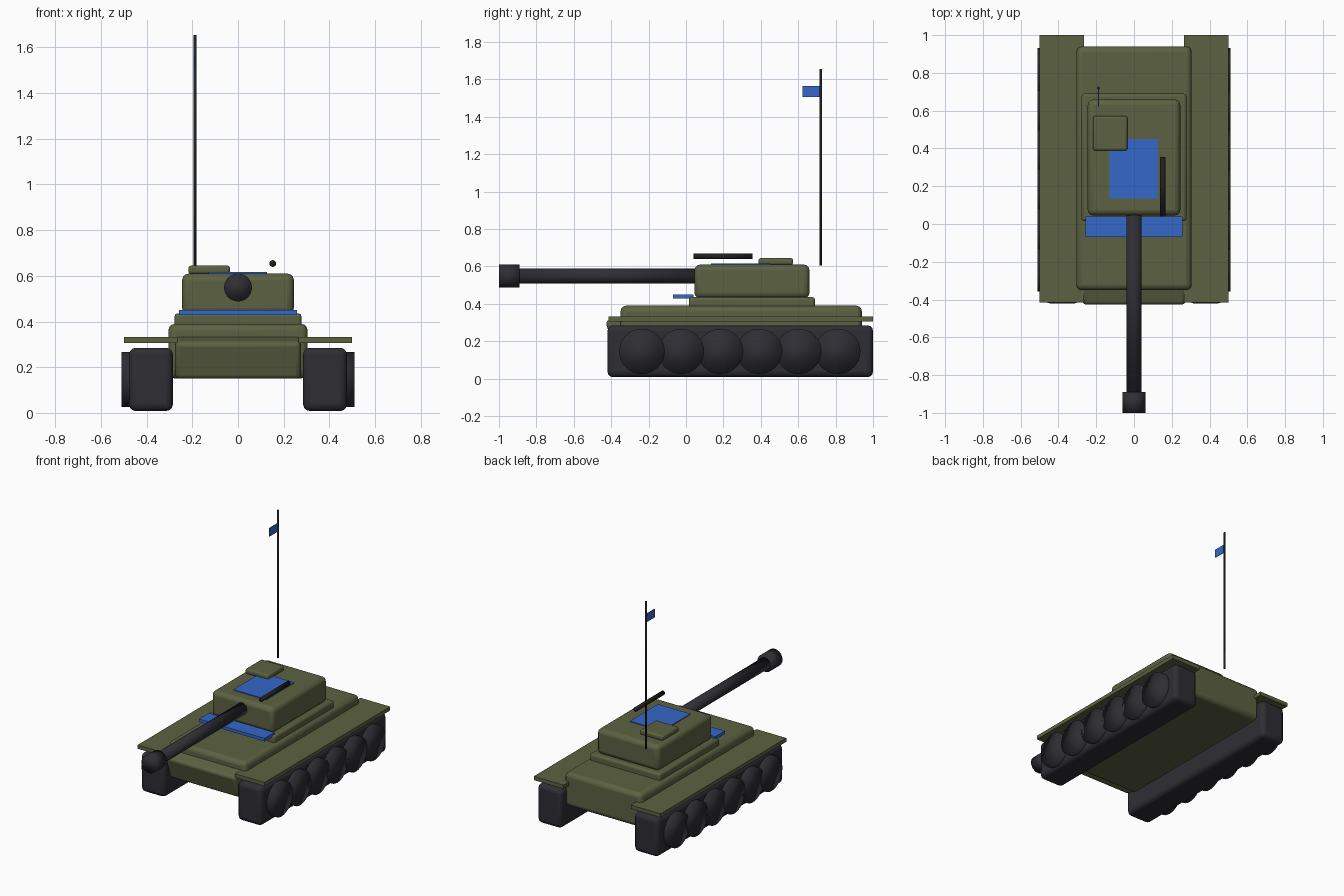
import bpy, math

if "Cube" in bpy.data.objects:
    bpy.data.objects.remove(bpy.data.objects["Cube"])


def material(name, rgb):
    m = bpy.data.materials.new(name)
    m.diffuse_color = (*rgb, 1.0)
    m.use_nodes = True
    m.node_tree.nodes["Principled BSDF"].inputs["Base Color"].default_value = m.diffuse_color
    return m


OLIVE = material("olive_green", (0.108, 0.120, 0.054))
DARK = material("dark_grey", (0.027, 0.027, 0.034))
BLACK = material("near_black", (0.014, 0.015, 0.013))
BLUE = material("marker_blue", (0.035, 0.140, 0.580))


def box(name, x, y, z, mat, bevel=0.0, tilt=0.0):
    """Box from (min, max) ranges, with an optional rounded edge and pitch."""
    ranges = (x, y, z)
    bpy.ops.mesh.primitive_cube_add(size=1, location=[(a + b) / 2 for a, b in ranges])
    ob = bpy.context.object
    ob.name = name
    ob.scale = [b - a for a, b in ranges]
    bpy.ops.object.transform_apply(location=False, rotation=False, scale=True)
    ob.rotation_euler.x = tilt
    ob.data.materials.append(mat)
    if bevel:
        mod = ob.modifiers.new("rounded_edges", 'BEVEL')
        mod.width = bevel
        mod.segments = 3
        bpy.ops.object.shade_smooth_by_angle(angle=math.radians(40))
    return ob


def rod(name, centre, radius, length, axis, mat, sides=32):
    """Smooth cylinder along the x, y or z axis."""
    rot = {'x': (0, math.pi / 2, 0), 'y': (math.pi / 2, 0, 0), 'z': (0, 0, 0)}[axis]
    bpy.ops.mesh.primitive_cylinder_add(vertices=sides, radius=radius, depth=length,
                                        location=centre, rotation=rot)
    ob = bpy.context.object
    ob.name = name
    ob.data.materials.append(mat)
    bpy.ops.object.shade_smooth()
    return ob


# Hull and its tilted nose plate
box("hull", (-0.305, 0.305), (-0.35, 0.94), (0.15, 0.39), OLIVE, 0.03)
box("nose_plate", (-0.275, 0.275), (-0.41, -0.25), (0.165, 0.335), OLIVE, 0.02,
    math.radians(17))

# Running gear on both sides
for side, s in (("left", -1), ("right", 1)):
    def span(a, b):
        return tuple(sorted((a * s, b * s)))

    box(side + "_track", span(0.285, 0.477), (-0.42, 1.0), (0.008, 0.285), DARK, 0.03)
    box(side + "_fender", span(0.265, 0.5), (-0.415, 1.0), (0.305, 0.332), OLIVE)
    for i in range(6):
        rod(f"{side}_wheel_{i + 1}", (s * 0.46, -0.236 + 0.2095 * i, 0.146),
            0.121, 0.10, 'x', DARK)

# Turret
box("turret_ring", (-0.278, 0.278), (0.015, 0.69), (0.37, 0.436), OLIVE, 0.015)
box("turret", (-0.245, 0.245), (0.045, 0.66), (0.43, 0.61), OLIVE, 0.03)
box("hatch", (-0.217, -0.035), (0.388, 0.572), (0.608, 0.645), OLIVE, 0.012)

# Main gun
rod("gun_barrel", (0, -0.40, 0.549), 0.041, 1.0, 'y', DARK)
rod("muzzle", (0, -0.945, 0.549), 0.061, 0.11, 'y', DARK)

# Roof machine gun
rod("machine_gun", (0.152, 0.198, 0.654), 0.015, 0.315, 'y', BLACK, 16)

# Blue markers
box("roof_marker", (-0.13, 0.127), (0.135, 0.45), (0.608, 0.616), BLUE)
box("front_marker", (-0.258, 0.258), (-0.07, 0.04), (0.428, 0.45), BLUE)

# Antenna with pennant
rod("antenna", (-0.188, 0.72, 1.13), 0.007, 1.05, 'z', BLACK, 12)
box("pennant", (-0.190, -0.186), (0.622, 0.72), (1.505, 1.565), BLUE)
